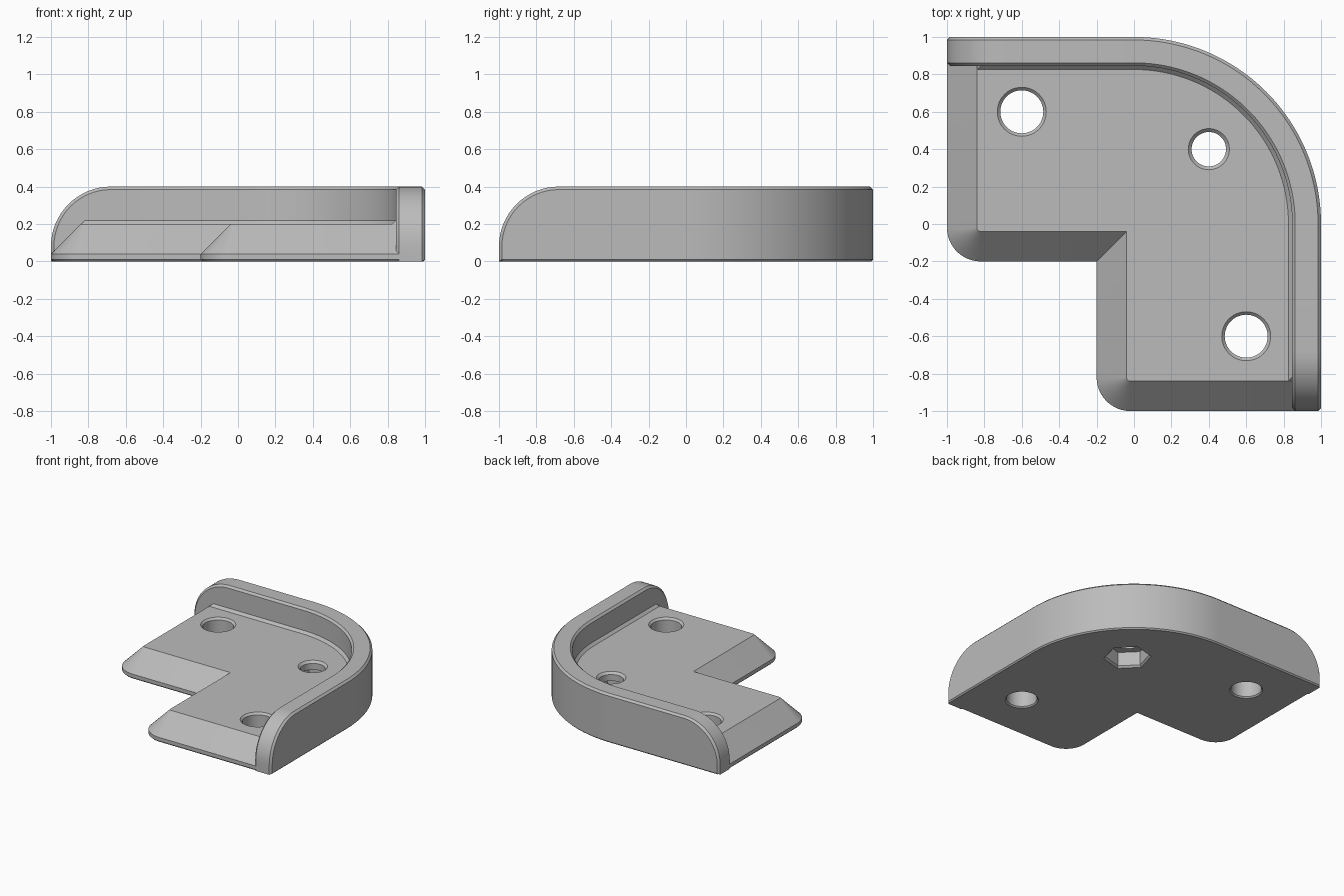
import bpy, bmesh, math
from mathutils import Vector

if "Cube" in bpy.data.objects:
    bpy.data.objects.remove(bpy.data.objects["Cube"])

grey = bpy.data.materials.new("plain_grey")
grey.use_nodes = True
colour = (0.5, 0.5, 0.5, 1)
grey.diffuse_color = colour
grey.node_tree.nodes["Principled BSDF"].inputs["Base Color"].default_value = colour

ARC = 24        # steps in each half of the outer curve
CH = 0.016      # chamfer on the wall edges
INNER = 0.846   # inner wall radius


def loft(name, rings):
    """Closed solid through a series of equal-length rings."""
    bm = bmesh.new()
    rows = [[bm.verts.new(p) for p in ring] for ring in rings]
    n = len(rows[0])
    for a, b in zip(rows, rows[1:]):
        for i in range(n):
            j = (i + 1) % n
            bm.faces.new((a[i], a[j], b[j], b[i]))
    bm.faces.new(rows[0])
    bm.faces.new(rows[-1])
    bmesh.ops.remove_doubles(bm, verts=bm.verts, dist=1e-5)
    bmesh.ops.recalc_face_normals(bm, faces=bm.faces)
    mesh = bpy.data.meshes.new(name)
    bm.to_mesh(mesh)
    bm.free()
    mesh.materials.append(grey)
    obj = bpy.data.objects.new(name, mesh)
    bpy.context.collection.objects.link(obj)
    return obj


def swap(p):
    return Vector((p[1], p[0], p[2]))


def both_arms(half):
    """Repeat a half list of rings across the diagonal."""
    return half + [[swap(p) for p in ring] for ring in reversed(half[:-1])]


def along(r, s, z):
    """Point at distance s from the arm end; past 1, s turns along the curve."""
    if s <= 1:
        return Vector((s - 1, r, z))
    a = math.pi / 2 - (s - 1)
    return Vector((r * math.cos(a), r * math.sin(a), z))


CURVE = [1 + math.pi / 4 * i / ARC for i in range(ARC + 1)]


# Base plate: L outline with rounded toes, sloped edges
def outline(d, z):
    half = [Vector((d - 0.2, d - 0.2, z))]
    for i in range(13):
        a = math.radians(270 - 90 * i / 12)
        r = 0.18 - d
        half.append(Vector((-0.82 + r * math.cos(a), -0.02 + r * math.sin(a), z)))
    half.append(Vector((d - 1, 0.92, z)))
    half += [along(0.92, s, z) for s in CURVE]
    return half + [swap(p) for p in reversed(half[1:-1])]


bracket = loft("corner_bracket", [outline(0.01, 0), outline(0, 0.01),
                                  outline(0, 0.04), outline(0.16, 0.2)])


# Raised wall: chamfered section whose height follows a quarter round at the ends
def wall_ring(s_side, z_side, s_top, z_top):
    return [along(INNER, s_side, 0),
            along(INNER, s_side, z_side),
            along(INNER + CH, s_top, z_top),
            along(1 - CH, s_top, z_top),
            along(1, s_side, max(z_side, 0.01)),
            along(1, s_side, 0.01),
            along(0.99, s_side, 0)]


R = 0.32
half = [wall_ring(CH, 0, 0, 0)]
for i in range(17):
    a = math.pi / 2 * i / 16
    c, s = math.cos(a), math.sin(a)
    half.append(wall_ring(R - (R - CH) * c, 0.08 + (R - CH) * s,
                          R - R * c, 0.08 + R * s))
half += [wall_ring(s, 0.4 - CH, s, 0.4) for s in CURVE]
wall = loft("raised_wall", both_arms(half))


# Small sloped strip where the plate meets the wall
def strip_ring(s):
    pts = [(INNER - 0.03, 0.19), (INNER + 0.03, 0.25), (INNER + 0.03, 0.19)]
    return [along(r, z - 0.038 if s is None else s, z) for r, z in pts]


strip = loft("inner_strip", both_arms([strip_ring(s) for s in [None] + CURVE]))


# Hole cutters: stacked rings of radius and height
def cutter(name, x, y, sides, levels, turn=0.0):
    rings = []
    for r, z in levels:
        angles = [turn + math.tau * i / sides for i in range(sides)]
        rings.append([Vector((x + r * math.cos(a), y + r * math.sin(a), z))
                      for a in angles])
    return loft(name, rings)


def hole(name, x, y, r, rim):
    return cutter(name, x, y, 48, [(r + 0.02, -0.01), (r, 0.01), (r, 0.2 - rim),
                                   (r + rim, 0.2), (r + rim, 0.3)])


cutters = [hole("left_hole", 0.6, -0.6, 0.115, 0.016),
           hole("right_hole", -0.6, 0.6, 0.115, 0.016),
           hole("corner_hole", 0.4, 0.4, 0.092, 0.018),
           cutter("nut_pocket", 0.4, 0.4, 6,
                  [(0.19, -0.01), (0.165, 0.015), (0.165, 0.13)], -math.pi / 4)]


# Combine everything into one solid
def combine(tool, operation):
    mod = bracket.modifiers.new(tool.name, "BOOLEAN")
    mod.operation = operation
    mod.solver = "EXACT"
    mod.object = tool
    bpy.ops.object.modifier_apply(modifier=mod.name)
    bpy.data.objects.remove(tool)


bpy.ops.object.select_all(action="DESELECT")
bracket.select_set(True)
bpy.context.view_layer.objects.active = bracket
for part in (wall, strip):
    combine(part, "UNION")
for tool in cutters:
    combine(tool, "DIFFERENCE")
bpy.ops.object.shade_smooth_by_angle(angle=math.radians(30))
